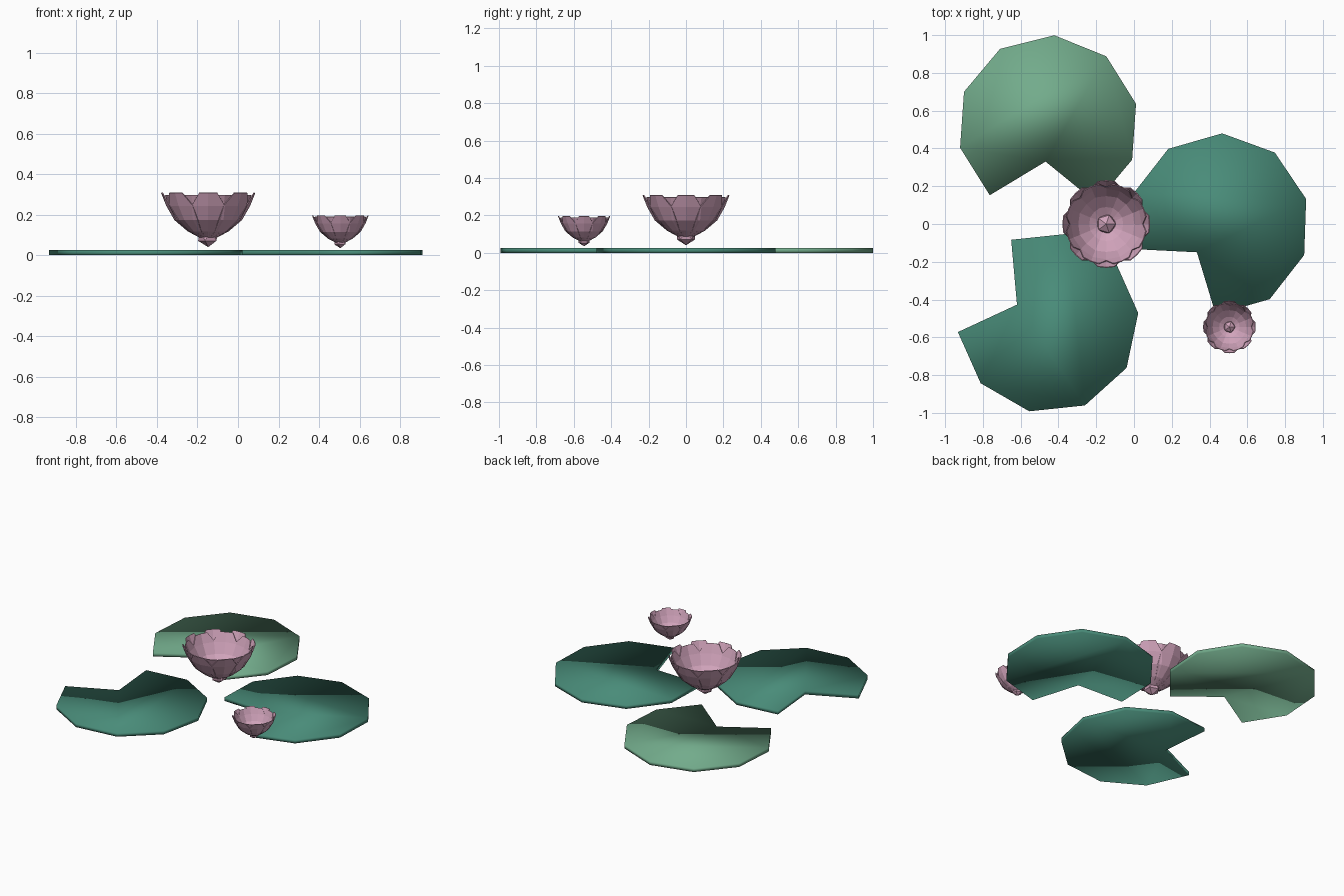
import bpy, bmesh, math
from mathutils import Vector

if "Cube" in bpy.data.objects:
    bpy.data.objects.remove(bpy.data.objects["Cube"])


def material(name, rgb):
    m = bpy.data.materials.new(name)
    m.diffuse_color = (*rgb, 1)
    m.use_nodes = True
    m.node_tree.nodes["Principled BSDF"].inputs["Base Color"].default_value = m.diffuse_color
    return m


light_green = material("light_green", (0.17, 0.41, 0.26))
teal_green = material("teal_green", (0.066, 0.26, 0.19))
pink = material("petal_pink", (0.64, 0.37, 0.50))


def finish(bm, name, mat, smooth=False):
    bmesh.ops.recalc_face_normals(bm, faces=bm.faces[:])
    for f in bm.faces:
        f.smooth = smooth
    me = bpy.data.meshes.new(name)
    bm.to_mesh(me)
    bm.free()
    me.materials.append(mat)
    ob = bpy.data.objects.new(name, me)
    bpy.context.collection.objects.link(ob)
    return ob


# Lily pad: thin ten-sided disc with one corner pulled in as the notch
def lily_pad(name, x, y, notch_deg, mat):
    bm = bmesh.new()
    ring = []
    for i in range(10):
        a = math.radians(notch_deg + 36 * i)
        r = 0.19 if i == 0 else 0.48
        ring.append(bm.verts.new((x + r * math.cos(a), y + r * math.sin(a), 0)))
    base = bm.faces.new(ring)
    top = bmesh.ops.extrude_face_region(bm, geom=[base], use_keep_orig=True)
    for v in top["geom"]:
        if isinstance(v, bmesh.types.BMVert):
            v.co.z = 0.025
    return finish(bm, name, mat, smooth=True)


lily_pad("back_left_pad", -0.455, 0.52, 266, light_green)
lily_pad("right_pad", 0.45, 0.0, 232, teal_green)
lily_pad("front_left_pad", -0.455, -0.522, 150, teal_green)

# Petal outline: radius, height, half width
PETAL = [(0.035, 0.045, 0.02), (0.10, 0.08, 0.045), (0.165, 0.135, 0.078),
         (0.205, 0.205, 0.084), (0.230, 0.268, 0.045)]


# Flower: two staggered rings of cupped petals around a faceted heart
def flower(name, x, y, z, scale):
    centre = Vector((x, y, z))
    bm = bmesh.new()
    for start, spread, lift in ((0, 1.0, 1.0), (22.5, 0.93, 0.96)):
        for k in range(8):
            a0 = math.radians(start + 45 * k)
            rows = []
            for r, h, w in PETAL:
                r, h = r * spread, h * lift
                row = []
                for s in (-1, 0, 1):
                    a = a0 + s * w / r
                    p = Vector((r * math.cos(a), r * math.sin(a), h))
                    row.append(bm.verts.new(centre + p * scale))
                rows.append(row)
            for lo, hi in zip(rows, rows[1:]):
                for j in range(2):
                    bm.faces.new((lo[j], lo[j + 1], hi[j + 1], hi[j]))
    petals = finish(bm, name + "_petals", pink)
    solid = petals.modifiers.new("thickness", 'SOLIDIFY')
    solid.thickness = 0.005 * scale
    solid.offset = 0

    bm = bmesh.new()
    bmesh.ops.create_icosphere(bm, subdivisions=1, radius=0.056 * scale)
    bmesh.ops.translate(bm, vec=centre + Vector((0, 0, 0.056 * scale)), verts=bm.verts[:])
    finish(bm, name + "_heart", pink)


flower("large_flower", -0.147, 0.0, 0.04, 1.0)
flower("small_flower", 0.505, -0.545, 0.035, 0.6)
